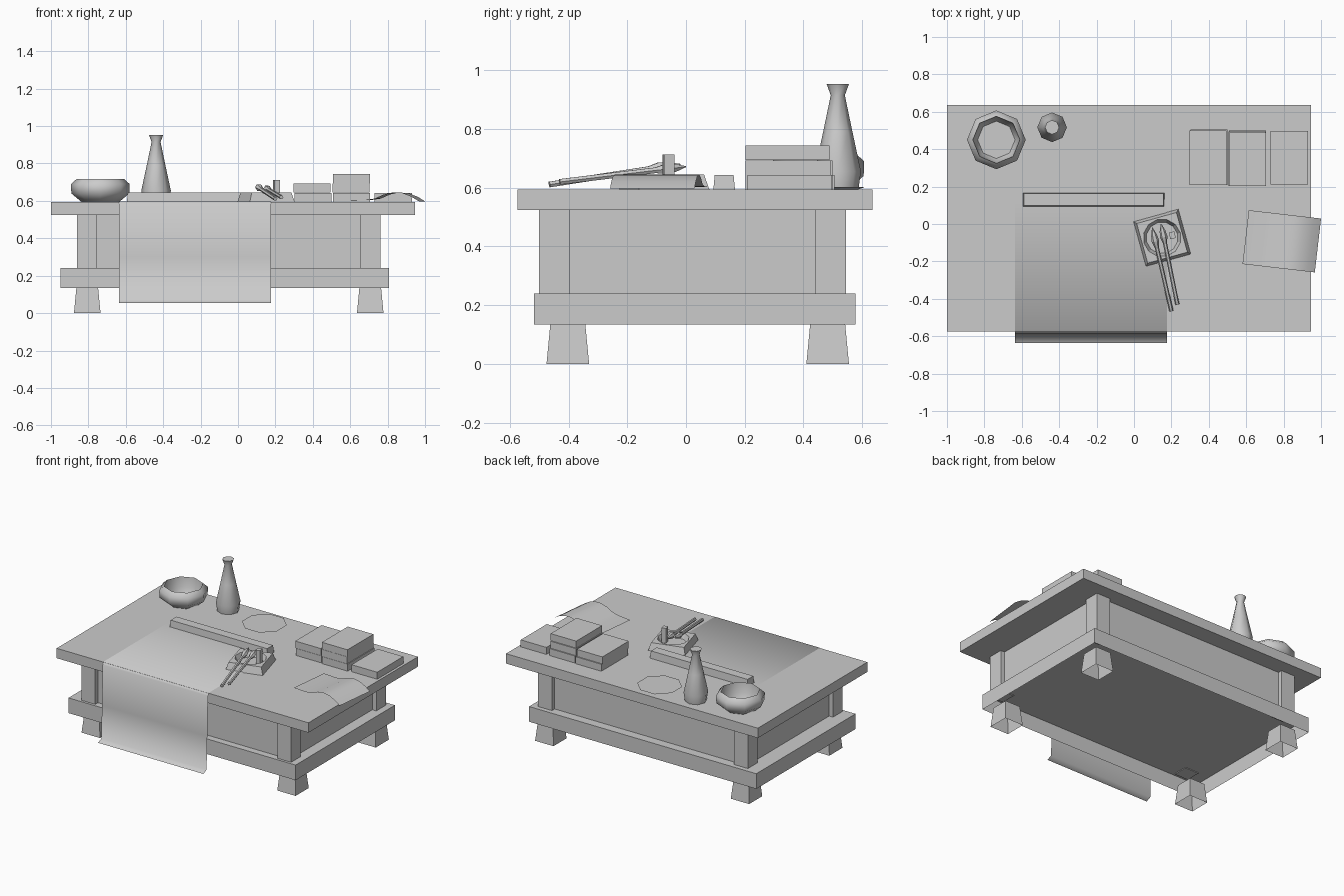
import bpy, bmesh, math
from mathutils import Vector, Matrix

if "Cube" in bpy.data.objects:
    bpy.data.objects.remove(bpy.data.objects["Cube"])


def finish(name, bm, smooth=None):
    bmesh.ops.recalc_face_normals(bm, faces=bm.faces)
    me = bpy.data.meshes.new(name)
    bm.to_mesh(me)
    bm.free()
    ob = bpy.data.objects.new(name, me)
    bpy.context.collection.objects.link(ob)
    if smooth:
        bpy.ops.object.select_all(action='DESELECT')
        ob.select_set(True)
        bpy.context.view_layer.objects.active = ob
        bpy.ops.object.shade_smooth_by_angle(angle=math.radians(smooth))
    return ob


def box(name, x, y, z, taper=0.0, skip_bottom=False):
    """Box from (min, max) ranges; taper pulls the top edges inward."""
    bm = bmesh.new()
    bmesh.ops.create_cube(bm, size=1)
    for v in bm.verts:
        t = taper if v.co.z > 0 else 0
        v.co = Vector((x[0] + t if v.co.x < 0 else x[1] - t,
                       y[0] + t if v.co.y < 0 else y[1] - t,
                       z[0] if v.co.z < 0 else z[1]))
    if skip_bottom:
        mid = (z[0] + z[1]) / 2
        low = [f for f in bm.faces if all(v.co.z < mid for v in f.verts)]
        bmesh.ops.delete(bm, geom=low, context='FACES_ONLY')
    return finish(name, bm)


def lathe(name, profile, center, sides=8, turn=0.0, smooth=None, matrix=None):
    """Revolve (radius, height) points; end rings are capped."""
    bm = bmesh.new()
    rings = [[bm.verts.new((r * math.cos(turn + 2 * math.pi * i / sides),
                            r * math.sin(turn + 2 * math.pi * i / sides), z))
              for i in range(sides)] for r, z in profile]
    for a, b in zip(rings, rings[1:]):
        for i in range(sides):
            j = (i + 1) % sides
            bm.faces.new((a[i], a[j], b[j], b[i]))
    bm.faces.new(rings[0][::-1])
    bm.faces.new(rings[-1])
    bm.transform(matrix if matrix else Matrix.Translation(center))
    return finish(name, bm, smooth)


def sheet(name, profile, half, across, smooth=40):
    """Thin sheet: points swept along +-half * across."""
    bm = bmesh.new()
    off = Vector(across) * half
    rows = [(bm.verts.new(Vector(p) - off), bm.verts.new(Vector(p) + off)) for p in profile]
    for a, b in zip(rows, rows[1:]):
        bm.faces.new((a[0], a[1], b[1], b[0]))
    ob = finish(name, bm, smooth)
    if sum(p.normal.z for p in ob.data.polygons) < 0:
        ob.data.flip_normals()
    return ob


# Table top
box("table_top", (-1, 0.947), (-0.574, 0.635), (0.525, 0.594))

# Lower frame: a shallow tray shape, open underneath
box("lower_frame", (-0.948, 0.808), (-0.518, 0.578), (0.134, 0.24), 0, True)

# Cabinet body, corner posts and tapered feet
box("cabinet_body", (-0.83, 0.73), (-0.47, 0.515), (0.24, 0.526))
for sx, px, fx in (("left", -0.86, -0.877), ("right", 0.655, 0.636)):
    for sy, py, fy in (("front", -0.5, -0.475), ("back", 0.44, 0.41)):
        box(f"{sy}_{sx}_post", (px, px + 0.106), (py, py + 0.105), (0.235, 0.53))
        box(f"{sy}_{sx}_foot", (fx, fx + 0.142), (fy, fy + 0.145), (0, 0.136), 0.013, True)

# Paper sheet draped over the front edge, and its weight
drape = [(0.13, 0.598), (-0.57, 0.598), (-0.585, 0.58), (-0.592, 0.3),
         (-0.6, 0.07), (-0.635, 0.054)]
sheet("draped_paper", [(-0.23, y, z) for y, z in drape], 0.407, (1, 0, 0), 100)
box("paper_weight", (-0.594, 0.162), (0.093, 0.167), (0.593, 0.644), 0.005)

# Bowl, bottle and plate
lathe("bowl", [(0.1, 0.594), (0.155, 0.64), (0.157, 0.69), (0.126, 0.718),
               (0.118, 0.65), (0.1, 0.615)], (-0.736, 0.45, 0), smooth=50)
lathe("bottle", [(0.07, 0.594), (0.079, 0.655), (0.05, 0.79), (0.024, 0.915),
                 (0.038, 0.953)], (-0.438, 0.517, 0), smooth=50)
lathe("plate", [(0.12, 0.594), (0.145, 0.602)], (-0.128, 0.474, 0), turn=math.pi / 8)

# Stacks of books
for name, x0, y0, y1, count in (("left", 0.297, 0.208, 0.505, 2),
                                ("middle", 0.504, 0.202, 0.5, 3),
                                ("right", 0.727, 0.21, 0.498, 1)):
    for i in range(count):
        dx = (0.004, 0, 0.003)[i]
        box(f"{name}_book_{i + 1}", (x0 + dx, x0 + dx + 0.198), (y0, y1 - 0.006 * i),
            (0.594 + 0.05 * i, 0.643 + 0.05 * i))

# Loose curled page
along = Vector((0.992, -0.115, 0))
start = Vector((0.597, -0.07, 0))
curl = [(0, 0.603), (0.1, 0.605), (0.15, 0.612), (0.2, 0.634), (0.25, 0.645),
        (0.3, 0.641), (0.35, 0.622), (0.3895, 0.598)]
sheet("curled_page", [start + along * t + Vector((0, 0, z)) for t, z in curl],
      0.145, (0.115, 0.992, 0), 60)

# Ink stone with a round well
stone = box("ink_stone", (-0.125, 0.125), (-0.125, 0.125), (0.593, 0.645), 0.015)
stone.data.transform(Matrix.Translation((0.15, -0.074, 0)) @ Matrix.Rotation(math.radians(15.5), 4, 'Z'))
well = lathe("well_cutter", [(0.085, 0.61), (0.108, 0.66)], (0.15, -0.074, 0), 12, math.radians(15.5))
well.hide_render = True
well.hide_set(True)
cut = stone.modifiers.new("well", 'BOOLEAN')
cut.operation = 'DIFFERENCE'
cut.object = well
cut.solver = 'EXACT'

# Ink stick and two brushes resting on the stone
stick = box("ink_stick", (-0.015, 0.015), (-0.018, 0.018), (0.605, 0.713))
stick.data.transform(Matrix.Translation((0.205, -0.06, 0)) @ Matrix.Rotation(0.2, 4, 'Z'))
for i, (end, tip) in enumerate((((0.2, -0.465, 0.611), (0.098, -0.02, 0.68)),
                                ((0.232, -0.43, 0.62), (0.145, -0.0, 0.672)))):
    a, d = Vector(end), Vector(tip) - Vector(end)
    L = d.length
    m = Matrix.Translation(a) @ d.to_track_quat('Z', 'Y').to_matrix().to_4x4()
    lathe(f"brush_{i + 1}", [(0.011, 0), (0.011, L * 0.76), (0.02, L * 0.84), (0.016, L * 0.91), (0.002, L)],
          None, 6, matrix=m)
